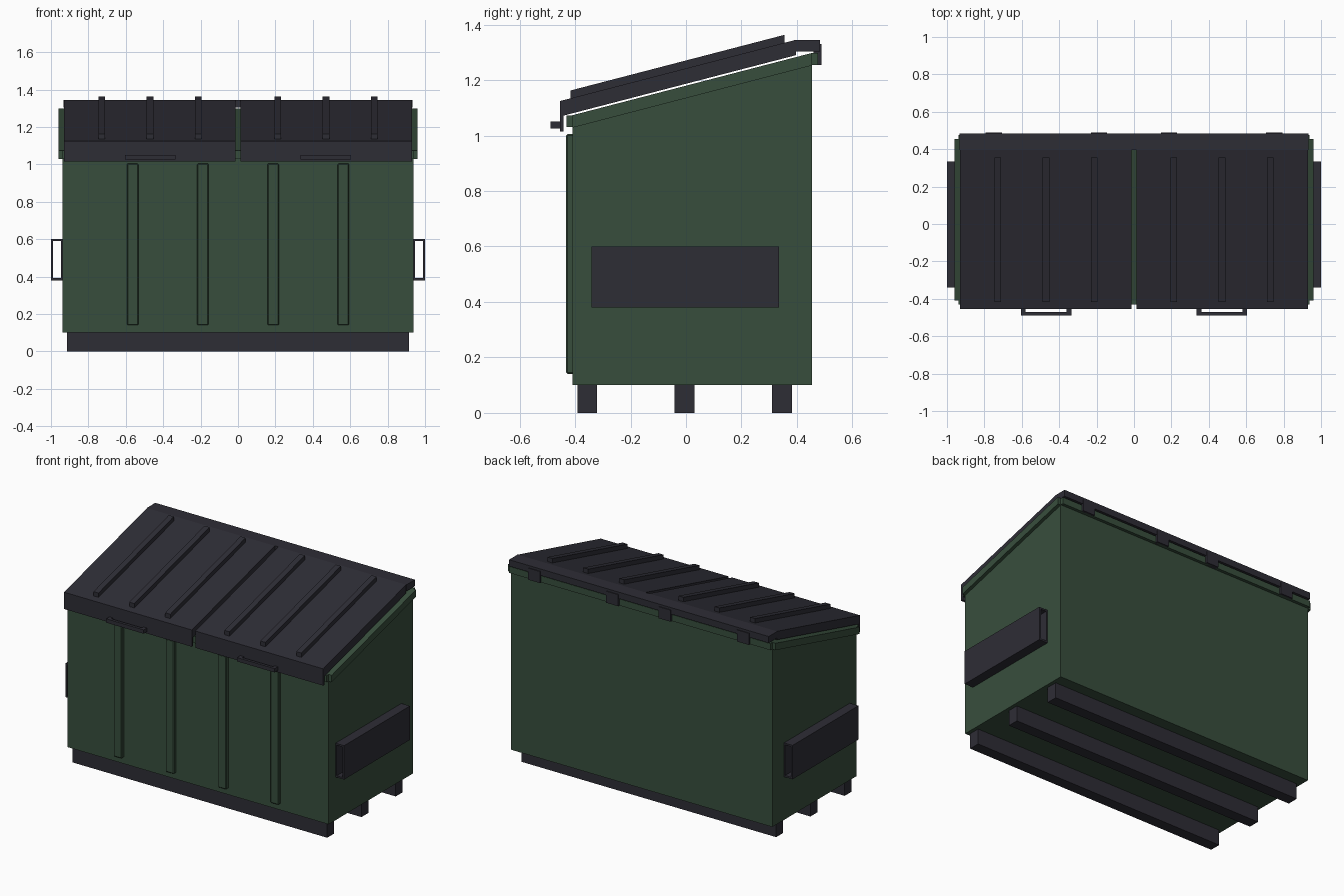
import bpy
import bmesh

cube = bpy.data.objects.get("Cube")
if cube:
    bpy.data.objects.remove(cube, do_unlink=True)


def material(name, rgb):
    m = bpy.data.materials.new(name)
    m.use_nodes = True
    m.diffuse_color = (*rgb, 1)
    m.node_tree.nodes["Principled BSDF"].inputs["Base Color"].default_value = (*rgb, 1)
    return m


GREEN = material("green paint", (0.039, 0.076, 0.046))
DARK = material("dark charcoal", (0.027, 0.026, 0.036))


def finish(name, bm, mat, bevel=0):
    bmesh.ops.recalc_face_normals(bm, faces=bm.faces)
    mesh = bpy.data.meshes.new(name)
    bm.to_mesh(mesh)
    bm.free()
    mesh.materials.append(mat)
    ob = bpy.data.objects.new(name, mesh)
    bpy.context.collection.objects.link(ob)
    if bevel:
        mod = ob.modifiers.new("edge bevel", "BEVEL")
        mod.width = bevel
        mod.segments = 1
    return ob


def prism(name, profile, x0, x1, mat, bevel=0):
    """Extrude a (y, z) profile along x."""
    bm = bmesh.new()
    face = bm.faces.new([bm.verts.new((x0, y, z)) for y, z in profile])
    ext = bmesh.ops.extrude_face_region(bm, geom=[face])
    verts = [v for v in ext["geom"] if isinstance(v, bmesh.types.BMVert)]
    bmesh.ops.translate(bm, verts=verts, vec=(x1 - x0, 0, 0))
    return finish(name, bm, mat, bevel)


def box(name, x, y, z, mat, bevel=0):
    return prism(name, [(y[0], z[0]), (y[1], z[0]), (y[1], z[1]), (y[0], z[1])],
                 x[0], x[1], mat, bevel)


def span(side, a, b):
    return sorted((side * a, side * b))


FRONT, BACK = -0.41, 0.455


def slope(y):
    """Height of the sloping body top at depth y."""
    return 1.073 + (y - FRONT) * 0.26


def sloped_strip(y0, y1, low, high):
    return [(y0, slope(y0) + low), (y1, slope(y1) + low),
            (y1, slope(y1) + high), (y0, slope(y0) + high)]


# Body with sloping top
prism("body", [(FRONT, 0.1), (BACK, 0.1), (BACK, slope(BACK)), (FRONT, slope(FRONT))],
      -0.938, 0.938, GREEN)

# Rim around the opening
box("front_rim", (-0.938, 0.938), (FRONT - 0.02, FRONT), (1.03, 1.073), GREEN)
box("back_rim", (-0.938, 0.938), (BACK, BACK + 0.02), (1.255, 1.297), GREEN)

# Skids under the floor
for i, y in enumerate((-0.356, -0.005, 0.346)):
    box(f"skid_{i + 1}", (-0.915, 0.915), (y - 0.036, y + 0.036), (0, 0.1), DARK)

for side, label in ((1, "left"), (-1, "right")):
    prism(f"{label}_rim", sloped_strip(FRONT, BACK, -0.045, 0),
          *span(side, 0.938, 0.96), GREEN)

    # Fork pocket: a rectangular tube, open at front and back
    depth = (-0.34, 0.335)
    box(f"{label}_pocket_outer_wall", span(side, 0.989, 1.0), depth, (0.38, 0.6), DARK)
    box(f"{label}_pocket_inner_wall", span(side, 0.937, 0.947), depth, (0.38, 0.6), DARK)
    for part, z in (("floor", 0.38), ("roof", 0.589)):
        box(f"{label}_pocket_{part}", span(side, 0.947, 0.989), depth, (z, z + 0.011), DARK)

    # Lid: sloping slab with a front lip
    prism(f"{label}_lid",
          [(-0.455, 1.015), (-0.441, 1.015), (-0.441, slope(-0.441) + 0.007),
           (0.396, slope(0.396) + 0.007), (0.396, 1.345), (-0.455, 1.124)],
          *span(side, 0.013, 0.93), DARK)

    # Raised ribs on the lid
    for i, x in enumerate((0.213, 0.471, 0.728)):
        prism(f"{label}_lid_rib_{i + 1}", sloped_strip(-0.416, 0.356, 0.05, 0.091),
              *span(side, x - 0.018, x + 0.018), DARK)

    # U-shaped lid handle
    box(f"{label}_handle_bar", span(side, 0.335, 0.605), (-0.488, -0.47), (1.026, 1.051), DARK)
    for i, x in enumerate((0.335, 0.58)):
        box(f"{label}_handle_arm_{i + 1}", span(side, x, x + 0.025),
            (-0.47, -0.454), (1.026, 1.051), DARK)

    # Stiffeners on the front wall, and hinges on the back
    for i, x in enumerate((0.188, 0.563)):
        box(f"{label}_front_stiffener_{i + 1}", span(side, x - 0.03, x + 0.03),
            (FRONT - 0.022, FRONT + 0.005), (0.14, 1.005), GREEN, 0.005)
    for i, x in enumerate((0.188, 0.75)):
        box(f"{label}_hinge_{i + 1}", span(side, x - 0.043, x + 0.043),
            (0.46, 0.488), (1.255, 1.33), DARK)

# Hinge bar along the back edge
box("hinge_bar", (-0.932, 0.932), (0.396, 0.483), (1.303, 1.345), DARK)
